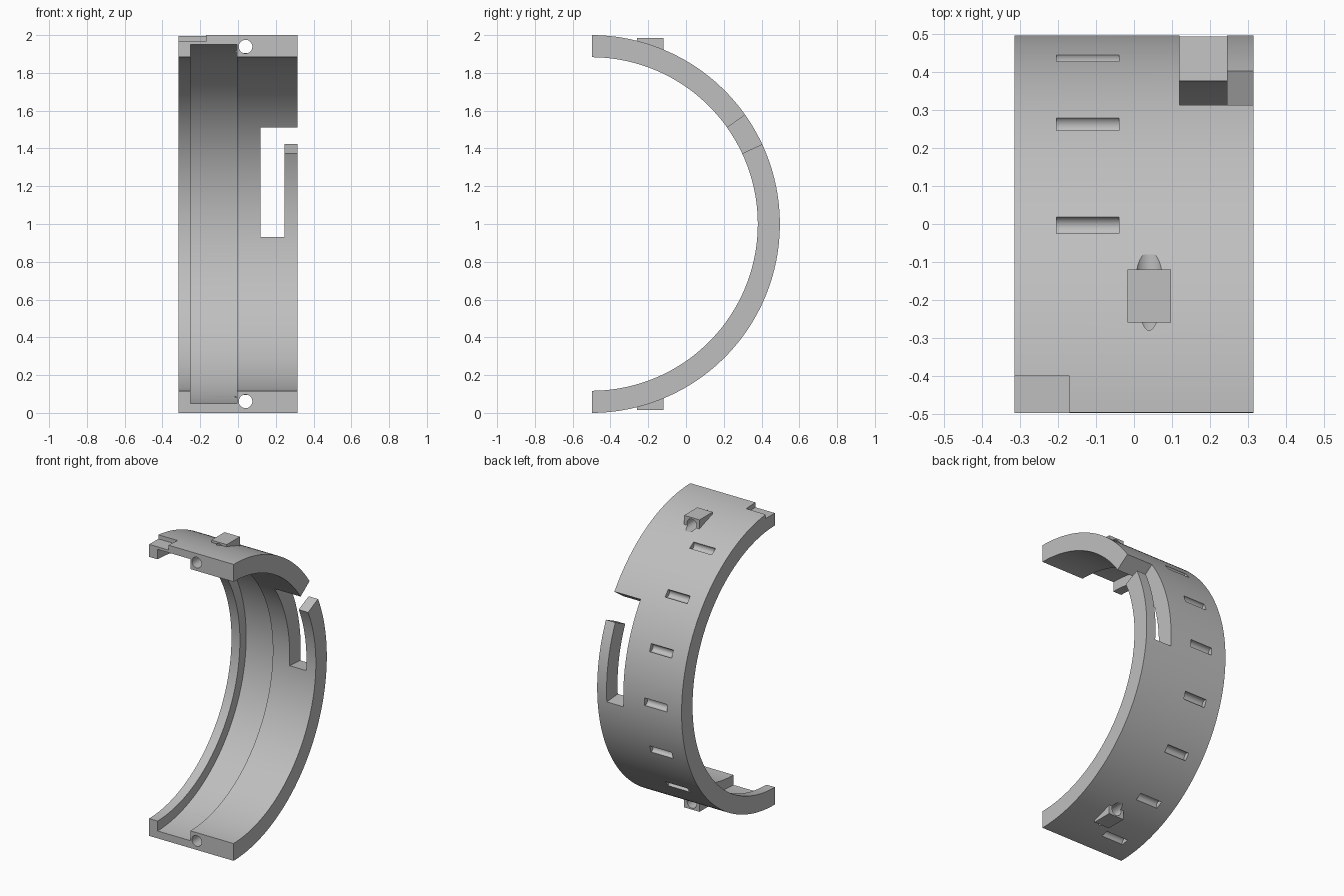
import bpy, bmesh, math
from mathutils import Matrix

if "Cube" in bpy.data.objects:
    bpy.data.objects.remove(bpy.data.objects["Cube"])

CY, CZ = -0.503, 1.0      # axis of the half ring
HALF = 0.315              # half width along x

grey = bpy.data.materials.new("plain grey")
grey.use_nodes = True
grey.diffuse_color = (0.52, 0.52, 0.52, 1)
grey.node_tree.nodes["Principled BSDF"].inputs["Base Color"].default_value = (0.52, 0.52, 0.52, 1)


def finish(name, bm):
    bmesh.ops.recalc_face_normals(bm, faces=bm.faces)
    mesh = bpy.data.meshes.new(name)
    bm.to_mesh(mesh)
    bm.free()
    mesh.materials.append(grey)
    ob = bpy.data.objects.new(name, mesh)
    bpy.context.collection.objects.link(ob)
    return ob


def sweep(name, profile, start, end, steps):
    """Sweep an (x, radius) outline around the ring axis; degrees from +y towards +z."""
    bm = bmesh.new()
    rings = []
    for i in range(steps + 1):
        a = math.radians(start + (end - start) * i / steps)
        rings.append([bm.verts.new((x, CY + r * math.cos(a), CZ + r * math.sin(a)))
                      for x, r in profile])
    n = len(profile)
    for a, b in zip(rings, rings[1:]):
        for j in range(n):
            k = (j + 1) % n
            bm.faces.new((a[j], a[k], b[k], b[j]))
    bm.faces.new(rings[0])
    bm.faces.new(rings[-1])
    return finish(name, bm)


def sector(name, x0, x1, start, end):
    return sweep(name, [(x0, 0.8), (x1, 0.8), (x1, 1.1), (x0, 1.1)], start, end, 12)


def box(name, x0, x1, y0, y1, z0, z1):
    bm = bmesh.new()
    bmesh.ops.create_cube(bm, size=1)
    bmesh.ops.scale(bm, vec=(x1 - x0, y1 - y0, z1 - z0), verts=bm.verts)
    bmesh.ops.translate(bm, vec=((x0 + x1) / 2, (y0 + y1) / 2, (z0 + z1) / 2), verts=bm.verts)
    return finish(name, bm)


def rod(name, centre, radius, length, axis):
    bm = bmesh.new()
    turn = Matrix.Rotation(math.pi / 2, 4, "Y" if axis == "x" else "X")
    bmesh.ops.create_cone(bm, cap_ends=True, segments=32, radius1=radius, radius2=radius,
                          depth=length, matrix=Matrix.Translation(centre) @ turn)
    return finish(name, bm)


def combine(target, tool, operation):
    mod = target.modifiers.new("combine", "BOOLEAN")
    mod.operation = operation
    mod.solver = "EXACT"
    mod.object = tool
    bpy.ops.object.select_all(action="DESELECT")
    bpy.context.view_layer.objects.active = target
    target.select_set(True)
    bpy.ops.object.modifier_apply(modifier=mod.name)
    bpy.data.objects.remove(tool)


# Half ring with the wide inner channel
inner, channel = 0.883, 0.95
ring = sweep("half_ring", [(-HALF, 1), (-HALF, inner), (-0.252, inner), (-0.252, channel),
                           (-0.006, channel), (-0.006, inner), (HALF, inner), (HALF, 1)],
             -89.66, 89.66, 128)

# Screw bosses on the outside, at top and bottom, with their holes
for side in (1, -1):
    z = sorted((CZ + side * 0.91, CZ + side * 0.985))
    combine(ring, box("screw_boss", -0.017, 0.098, -0.26, -0.12, *z), "UNION")
for side in (1, -1):
    hole = rod("screw_hole", (0.04, -0.34, CZ + side * 0.939), 0.036, 0.52, "y")
    combine(ring, hole, "DIFFERENCE")

# Open slot that leaves a springy finger at the edge
combine(ring, sector("slot", 0.12, 0.245, -4.5, 35.3), "DIFFERENCE")
combine(ring, sector("finger_gap", 0.22, 0.4, 25, 35.3), "DIFFERENCE")

# Step at the upper front corner
combine(ring, box("corner_step", -0.4, -0.17, -0.6, -0.4, 1.967, 2.1), "DIFFERENCE")

# Row of shallow rounded pockets around the outside
for angle in range(-80, 61, 20):
    a = math.radians(angle)
    centre = (-0.122, CY + 0.995 * math.cos(a), CZ + 0.995 * math.sin(a))
    combine(ring, rod("pocket", centre, 0.026, 0.165, "x"), "DIFFERENCE")

bpy.ops.object.shade_smooth_by_angle(angle=math.radians(25))
